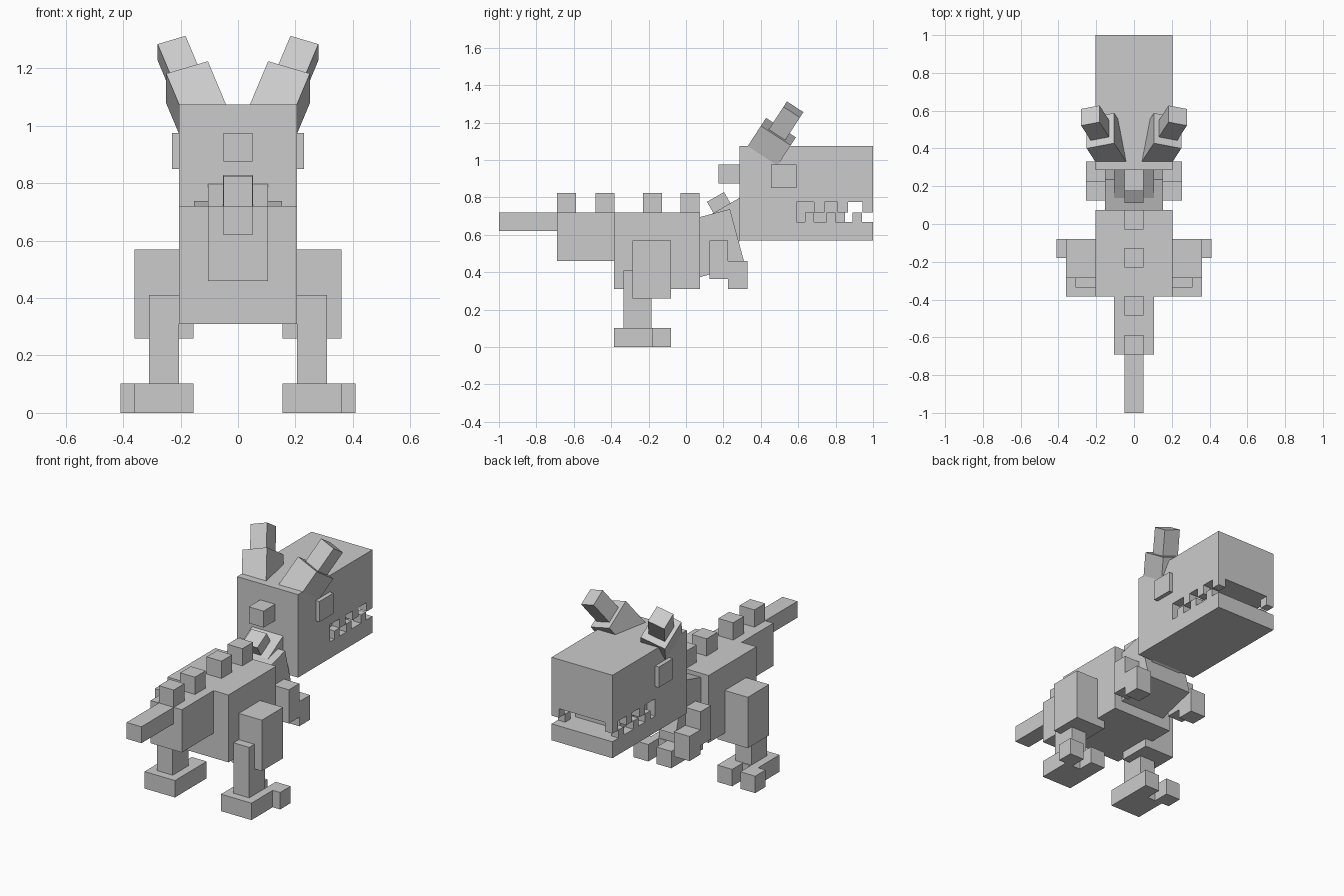
import bpy
from math import radians
from mathutils import Matrix, Vector

if "Cube" in bpy.data.objects:
    bpy.data.objects.remove(bpy.data.objects["Cube"], do_unlink=True)

grey = bpy.data.materials.new("light_grey")
grey.use_nodes = True
grey.diffuse_color = (0.6, 0.6, 0.6, 1)
grey.node_tree.nodes["Principled BSDF"].inputs["Base Color"].default_value = (0.6, 0.6, 0.6, 1)


def block(name, center, size, rot=None):
    """Flat shaded box, optionally rotated by a 4x4 matrix."""
    bpy.ops.mesh.primitive_cube_add(size=1)
    ob = bpy.context.object
    ob.name = name
    ob.data.transform(Matrix.Translation(center) @ (rot or Matrix()) @ Matrix.Diagonal((*size, 1)))
    ob.data.materials.append(grey)
    return ob


def span(name, x, y, z):
    """Box given by its ranges on each axis."""
    lo, hi = Vector((x[0], y[0], z[0])), Vector((x[1], y[1], z[1]))
    return block(name, (lo + hi) / 2, hi - lo)


def pair(name, x, y, z):
    """The same box on both sides of the model."""
    span("left_" + name, x, y, z)
    span("right_" + name, (-x[1], -x[0]), y, z)


# Body and tail
span("body", (-.205, .205), (-.385, .075), (.31, .72))
span("tail_base", (-.105, .105), (-.69, -.385), (.46, .72))
span("tail_tip", (-.05, .05), (-1, -.69), (.62, .72))

# Spines along the back
for i, y in enumerate((-.69, -.485, -.23, -.03)):
    span(f"back_spine_{i + 1}", (-.05, .05), (y, y + .103), (.72, .825))
span("head_spine", (-.05, .05), (.175, .285), (.875, .975))

# Neck
tilt = Matrix.Rotation(radians(15), 4, 'X')
neck_end = Vector((0, .235, .738))
block("lower_neck", neck_end + tilt @ Vector((0, -.13, -.155)), (.305, .26, .31), tilt)
tilt = Matrix.Rotation(radians(30), 4, 'X')
block("upper_neck", (0, .30, .69), (.21, .30, .20), tilt)
block("neck_spine", (0, .184, .757), (.103, .105, .105), tilt)

# Head with open mouth
HEAD = (-.205, .205)
span("head_back", HEAD, (.285, .59), (.57, 1.075))
span("upper_jaw", HEAD, (.59, 1), (.775, 1.075))
span("lower_jaw", HEAD, (.59, 1), (.57, .67))
span("mouth_lining", (-.15, .15), (.59, .85), (.67, .775))
for i, y in enumerate((.685, .81, .945)):
    pair(f"upper_tooth_{i + 1}", (.155, .205), (y, y + .055), (.72, .775))
for i, y in enumerate((.635, .75, .89)):
    pair(f"lower_tooth_{i + 1}", (.155, .205), (y, y + .05), (.67, .72))
pair("eye", (.205, .23), (.455, .59), (.85, .975))

# Horns, leaning back and outward
for side, s in (("left", 1), ("right", -1)):
    lean = Matrix.Rotation(radians(-33), 4, 'X') @ Matrix.Rotation(radians(19.4 * s), 4, 'Y')
    corner = Vector((.105 * s, .428, 1.225))
    top = corner + lean @ Vector((.077 * s, .095, 0))
    block(side + "_horn_base", top + lean @ Vector((0, 0, -.105)), (.154, .19, .21), lean)
    block(side + "_horn_tip", top + lean @ Vector((.003 * s, .003, .053)), (.103, .105, .2), lean)

# Arms
pair("upper_arm", (.15, .255), (.125, .225), (.365, .57))
pair("hand", (.15, .255), (.225, .33), (.31, .46))

# Legs and feet
pair("thigh", (.155, .36), (-.285, -.08), (.26, .57))
pair("shin", (.205, .31), (-.335, -.185), (.1, .41))
pair("foot", (.155, .36), (-.385, -.18), (0, .103))
pair("outer_toe", (.31, .41), (-.18, -.08), (0, .103))
pair("inner_toe", (.155, .255), (-.18, -.08), (0, .103))
